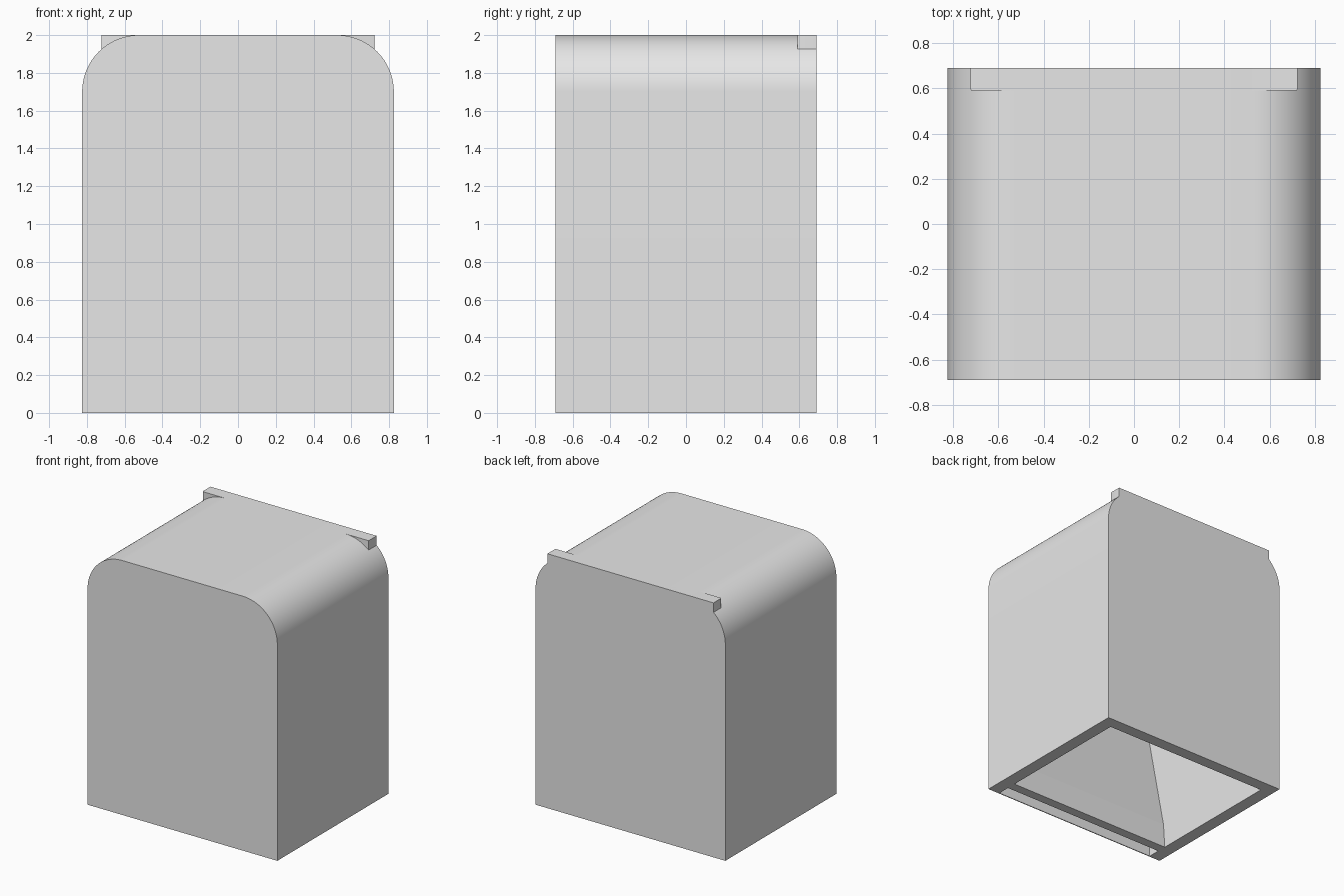
import bpy
import bmesh
import math

cube = bpy.data.objects.get("Cube")
if cube:
    bpy.data.objects.remove(cube, do_unlink=True)

# Single plain material
grey = bpy.data.materials.new("light grey")
grey.use_nodes = True
colour = (0.8, 0.8, 0.8, 1.0)
grey.diffuse_color = colour
grey.node_tree.nodes["Principled BSDF"].inputs["Base Color"].default_value = colour


def finish(name, bm, smooth=False):
    bmesh.ops.recalc_face_normals(bm, faces=bm.faces)
    mesh = bpy.data.meshes.new(name)
    bm.to_mesh(mesh)
    bm.free()
    mesh.materials.append(grey)
    obj = bpy.data.objects.new(name, mesh)
    bpy.context.collection.objects.link(obj)
    if smooth:
        bpy.ops.object.select_all(action="DESELECT")
        obj.select_set(True)
        bpy.context.view_layer.objects.active = obj
        bpy.ops.object.shade_smooth_by_angle(angle=math.radians(30))
    return obj


def arch(half_width, height, radius, steps=24):
    """Outline in x, z: an upright with rounded top corners, open at the bottom."""
    right = [(half_width, 0.0)]
    for i in range(steps + 1):
        a = math.pi / 2 * i / steps
        right.append((half_width - radius + radius * math.cos(a),
                      height - radius + radius * math.sin(a)))
    return right + [(-x, z) for x, z in reversed(right)]


def add_arch_shell(bm, outline, y_front, y_back):
    """Arched skin with front and back walls; returns its four bottom corners."""
    front = [bm.verts.new((x, y_front, z)) for x, z in outline]
    back = [bm.verts.new((x, y_back, z)) for x, z in outline]
    for i in range(len(outline) - 1):
        bm.faces.new((front[i], front[i + 1], back[i + 1], back[i]))
    bm.faces.new(front)
    bm.faces.new(back)
    return [front[0], front[-1], back[-1], back[0]]


# Hollow housing: outer and inner skins joined by the bottom rim
bm = bmesh.new()
outer = add_arch_shell(bm, arch(0.825, 2.0, 0.30), -0.69, 0.69)
inner = add_arch_shell(bm, arch(0.725, 1.9, 0.20), -0.683, 0.595)
for i in range(4):
    j = (i + 1) % 4
    bm.faces.new((outer[i], outer[j], inner[j], inner[i]))
finish("housing", bm, smooth=True)

# Crossbar inside the front wall, with a slot behind it and a sloping upper face
bm = bmesh.new()
section = [(-0.585, 0.0), (-0.51, 0.0), (-0.525, 0.2),
           (-0.683, 0.95), (-0.683, 0.2), (-0.585, 0.2)]
ends = [[bm.verts.new((x, y, z)) for y, z in section] for x in (-0.725, 0.725)]
for end in ends:
    bm.faces.new(end)
for i in range(len(section)):
    j = (i + 1) % len(section)
    bm.faces.new((ends[0][i], ends[0][j], ends[1][j], ends[1][i]))
finish("inner_crossbar", bm)

# Square-ended ledge along the top of the back wall
bm = bmesh.new()
bmesh.ops.create_cube(bm, size=1.0)
for v in bm.verts:
    v.co = (v.co.x * 1.445, 0.64 + v.co.y * 0.10, 1.9605 + v.co.z * 0.079)
corner_edges = [e for e in bm.edges
                if abs(e.verts[0].co.x - e.verts[1].co.x) < 0.01
                and all(v.co.y < 0.64 for v in e.verts)]
bmesh.ops.bevel(bm, geom=corner_edges, offset=0.006, segments=3,
                profile=0.5, affect="EDGES")
finish("back_ledge", bm, smooth=True)
